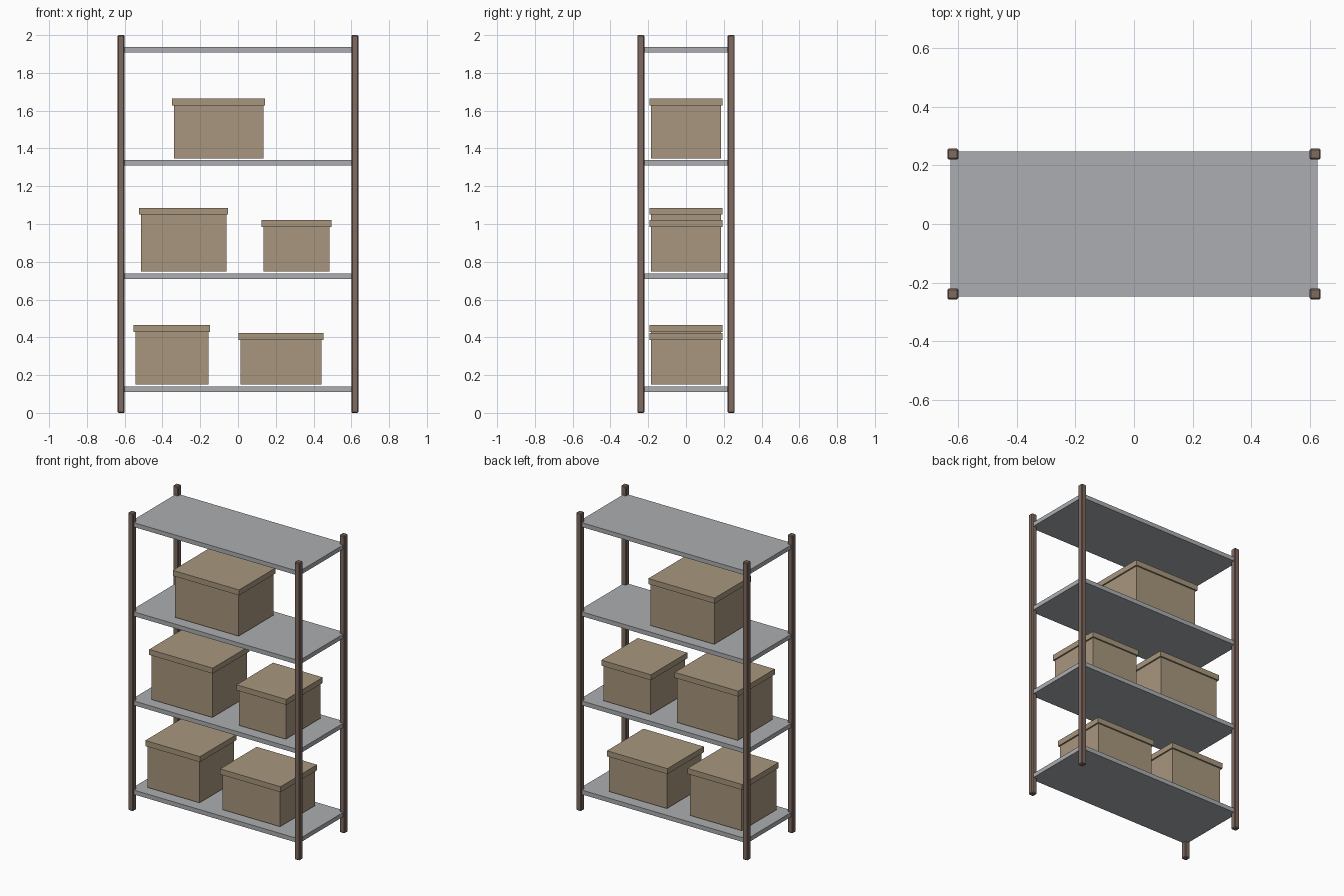
import bpy
import bmesh
from mathutils import Vector

cube = bpy.data.objects.get("Cube")
if cube:
    bpy.data.objects.remove(cube, do_unlink=True)


def make_material(name, rgb):
    mat = bpy.data.materials.new(name)
    mat.use_nodes = True
    color = (*rgb, 1.0)
    mat.diffuse_color = color
    mat.node_tree.nodes["Principled BSDF"].inputs["Base Color"].default_value = color
    return mat


metal = make_material("grey metal", (0.41, 0.42, 0.44))
wood = make_material("brown wood", (0.21, 0.145, 0.115))
cardboard = make_material("tan cardboard", (0.39, 0.305, 0.205))


def block(name, low, high, mat, bevel=0.0):
    """Axis-aligned block between two corners, optionally chamfered."""
    low, high = Vector(low), Vector(high)
    bm = bmesh.new()
    bmesh.ops.create_cube(bm, size=1.0)
    bmesh.ops.scale(bm, vec=high - low, verts=bm.verts)
    if bevel:
        bmesh.ops.bevel(bm, geom=bm.edges[:], offset=bevel, segments=1,
                        affect='EDGES', profile=0.5)
    mesh = bpy.data.meshes.new(name)
    bm.to_mesh(mesh)
    bm.free()
    mesh.materials.append(mat)
    obj = bpy.data.objects.new(name, mesh)
    obj.location = (low + high) / 2
    bpy.context.collection.objects.link(obj)
    return obj


# Corner posts
for x_name, sx in (("left", 1), ("right", -1)):
    for y_name, sy in (("front", -1), ("back", 1)):
        x, y, r = sx * 0.619, sy * 0.239, 0.019
        block(f"{y_name}_{x_name}_post", (x - r, y - r, 0), (x + r, y + r, 2),
              wood, 0.005)

# Shelves
shelf_tops = [0.14 + 0.599 * i for i in range(4)]
for i, top in enumerate(shelf_tops):
    block(f"shelf_{i + 1}", (-0.627, -0.247, top - 0.029), (0.627, 0.247, top), metal)

# Storage boxes: shelf index, left edge, right edge, top of lid
boxes = [
    (0, -0.543, -0.157, 0.466),
    (0, 0.013, 0.442, 0.424),
    (1, -0.514, -0.062, 1.086),
    (1, 0.135, 0.484, 1.022),
    (2, -0.339, 0.134, 1.664),
]
LID, LIP, DEPTH = 0.037, 0.01, 0.184
for i, (shelf, x0, x1, top) in enumerate(boxes, 1):
    block(f"box_{i}_body", (x0, -DEPTH, shelf_tops[shelf] + 0.009),
          (x1, DEPTH, top - LID), cardboard)
    block(f"box_{i}_lid", (x0 - LIP, -DEPTH - LIP, top - LID),
          (x1 + LIP, DEPTH + LIP, top), cardboard)
